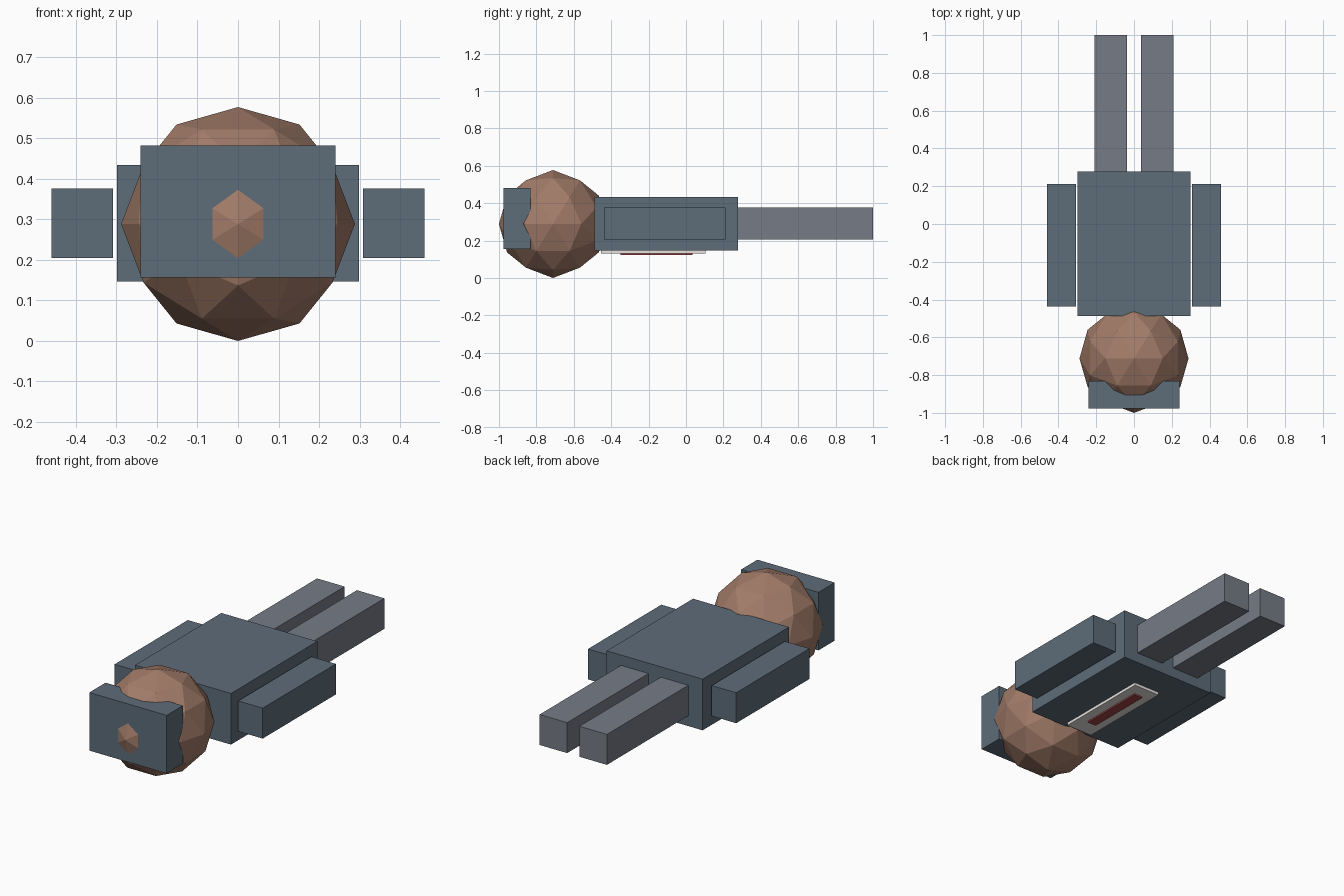
import bpy, bmesh
from mathutils import Vector

if "Cube" in bpy.data.objects:
    bpy.data.objects.remove(bpy.data.objects["Cube"])


def material(name, rgb):
    m = bpy.data.materials.new(name)
    m.diffuse_color = (*rgb, 1)
    m.use_nodes = True
    m.node_tree.nodes["Principled BSDF"].inputs["Base Color"].default_value = m.diffuse_color
    return m


suit = material("slate", (0.11, 0.15, 0.19))
trousers = material("grey_blue", (0.18, 0.20, 0.24))
skin = material("skin", (0.36, 0.20, 0.14))
white = material("white", (0.8, 0.76, 0.74))
red = material("red", (0.35, 0.06, 0.06))


def add(name, bm, mat):
    bmesh.ops.recalc_face_normals(bm, faces=bm.faces)
    me = bpy.data.meshes.new(name)
    bm.to_mesh(me)
    bm.free()
    me.materials.append(mat)
    ob = bpy.data.objects.new(name, me)
    bpy.context.collection.objects.link(ob)
    return ob


def box(name, xs, ys, zs, mat):
    bm = bmesh.new()
    bmesh.ops.create_cube(bm, size=1)
    for v in bm.verts:
        v.co = Vector([r[0] + (c + 0.5) * (r[1] - r[0])
                       for c, r in zip(v.co, (xs, ys, zs))])
    return add(name, bm, mat)


# Body lying face down, head towards the front
box("torso", (-0.298, 0.298), (-0.488, 0.278), (0.147, 0.434), suit)
box("shirt_panel", (-0.082, 0.082), (-0.455, 0.105), (0.131, 0.150), white)
box("tie", (-0.027, 0.027), (-0.35, 0.035), (0.123, 0.133), red)
box("hair", (-0.24, 0.24), (-0.976, -0.832), (0.156, 0.482), suit)

# Limbs on both sides
for side, s in (("left", -1), ("right", 1)):
    box(side + "_arm", sorted((s * 0.308, s * 0.46)), (-0.438, 0.212), (0.205, 0.376), suit)
    box(side + "_leg", sorted((s * 0.038, s * 0.209)), (0.278, 1.0), (0.205, 0.376), trousers)

# Head: once-subdivided icosahedron with edge midpoints on the main axes
R, phi = 0.2885, (1 + 5 ** 0.5) / 2
bm = bmesh.new()
for a in (-1, 1):
    for b in (-phi, phi):
        for co in ((a, 0, b), (b, a, 0), (0, b, a)):
            bm.verts.new(co)
bmesh.ops.convex_hull(bm, input=bm.verts)
bmesh.ops.subdivide_edges(bm, edges=bm.edges[:], cuts=1, use_grid_fill=True)
for v in bm.verts:
    v.co = v.co.normalized() * R + Vector((0, R - 1, R))
add("head", bm, skin)
